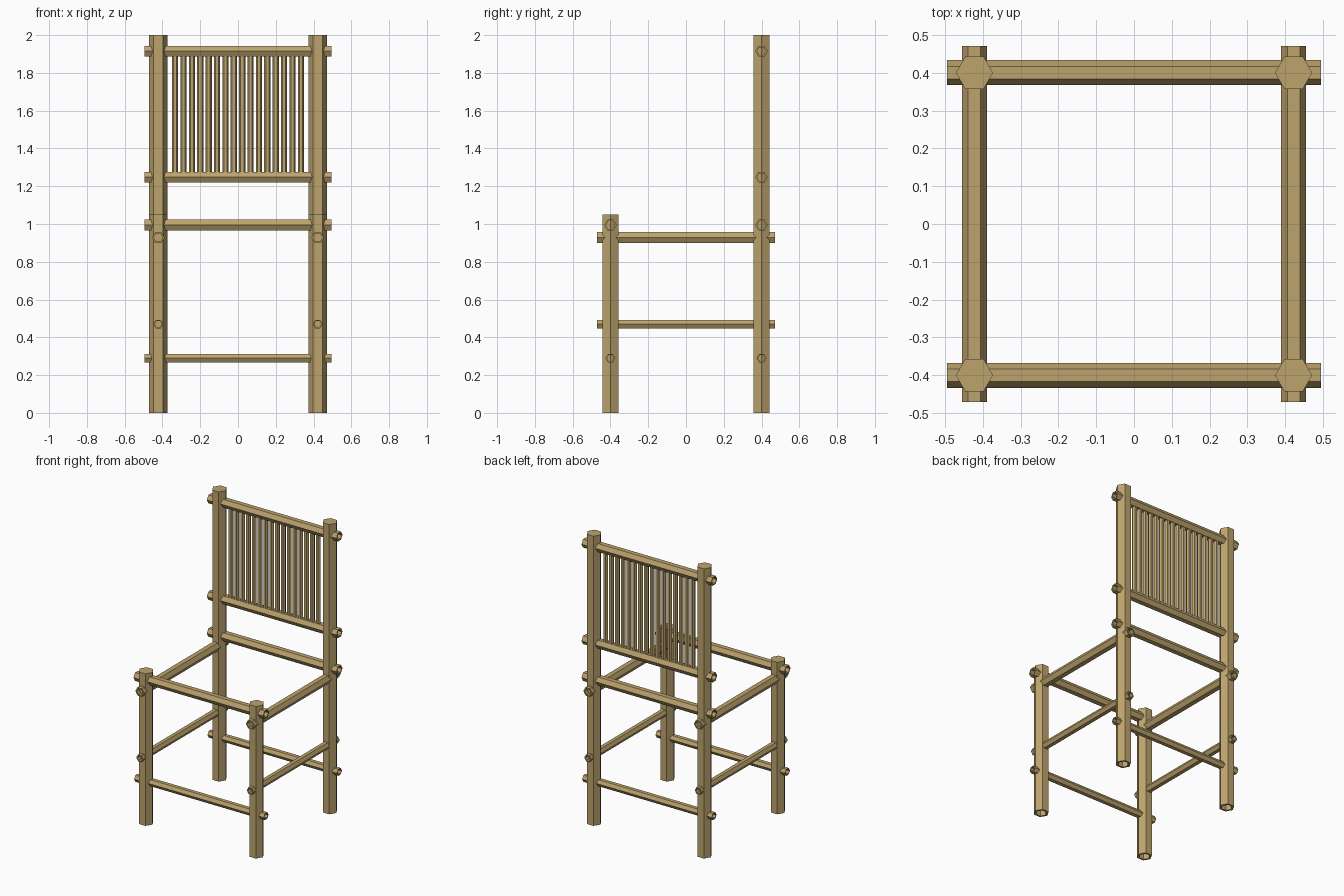
import bpy, bmesh, math
from mathutils import Vector

if "Cube" in bpy.data.objects:
    bpy.data.objects.remove(bpy.data.objects["Cube"])

# one bamboo colour for the whole chair
mat = bpy.data.materials.new("bamboo tan")
mat.diffuse_color = (0.51, 0.37, 0.155, 1)
mat.use_nodes = True
mat.node_tree.nodes["Principled BSDF"].inputs["Base Color"].default_value = mat.diffuse_color

X, Y, Z = Vector((1, 0, 0)), Vector((0, 1, 0)), Vector((0, 0, 1))


def pole(name, start, axis, side, length, r, hollow_start=0.0, hollow_end=0.0):
    """Six-sided pole; one corner points along `side`; ends may be bored out."""
    bm = bmesh.new()
    up = axis.cross(side)

    def ring(t, rad):
        return [bm.verts.new(Vector(start) + axis * t
                             + side * rad * math.cos(k * math.pi / 3)
                             + up * rad * math.sin(k * math.pi / 3)) for k in range(6)]

    rings = []
    if hollow_start:
        rings += [ring(hollow_start, r * 0.72), ring(0, r * 0.72)]
    rings += [ring(0, r), ring(length, r)]
    if hollow_end:
        rings += [ring(length, r * 0.72), ring(length - hollow_end, r * 0.72)]
    for a, b in zip(rings, rings[1:]):
        for k in range(6):
            j = (k + 1) % 6
            bm.faces.new((a[k], a[j], b[j], b[k]))
    bm.faces.new(rings[0][::-1])
    bm.faces.new(rings[-1])
    bmesh.ops.recalc_face_normals(bm, faces=bm.faces)
    me = bpy.data.meshes.new(name)
    bm.to_mesh(me)
    bm.free()
    me.materials.append(mat)
    ob = bpy.data.objects.new(name, me)
    bpy.context.collection.objects.link(ob)
    return ob


LX, LY = 0.422, 0.4

# legs: short at the front, tall at the back, hollow at the foot
for label, x in (("left", -LX), ("right", LX)):
    pole("front_leg_" + label, (x, -LY, 0), Z, X, 1.05, 0.049, hollow_start=0.2)
    pole("back_leg_" + label, (x, LY, 0), Z, X, 2.0, 0.049, hollow_start=0.2)

# rails running across the chair
for name, y, z, r in (("front_seat_rail", -LY, 0.994, 0.033),
                      ("back_seat_rail", LY, 0.994, 0.033),
                      ("front_stretcher", -LY, 0.29, 0.026),
                      ("back_stretcher", LY, 0.29, 0.026),
                      ("backrest_lower_rail", LY, 1.248, 0.033),
                      ("backrest_top_rail", LY, 1.915, 0.033)):
    pole(name, (-0.495, y, z), X, Y, 0.99, r, 0.06, 0.06)

# rails running front to back
for label, x in (("left", -LX), ("right", LX)):
    pole("side_seat_rail_" + label, (x, -0.47, 0.928), Y, X, 0.94, 0.033, 0.06, 0.06)
    pole("side_stretcher_" + label, (x, -0.47, 0.47), Y, X, 0.94, 0.026, 0.06, 0.06)

# backrest slats
COUNT = 16
for i in range(COUNT):
    x = -0.333 + 0.666 * i / (COUNT - 1)
    pole(f"backrest_slat_{i + 1}", (x, LY, 1.25), Z, X, 0.66, 0.0165)
